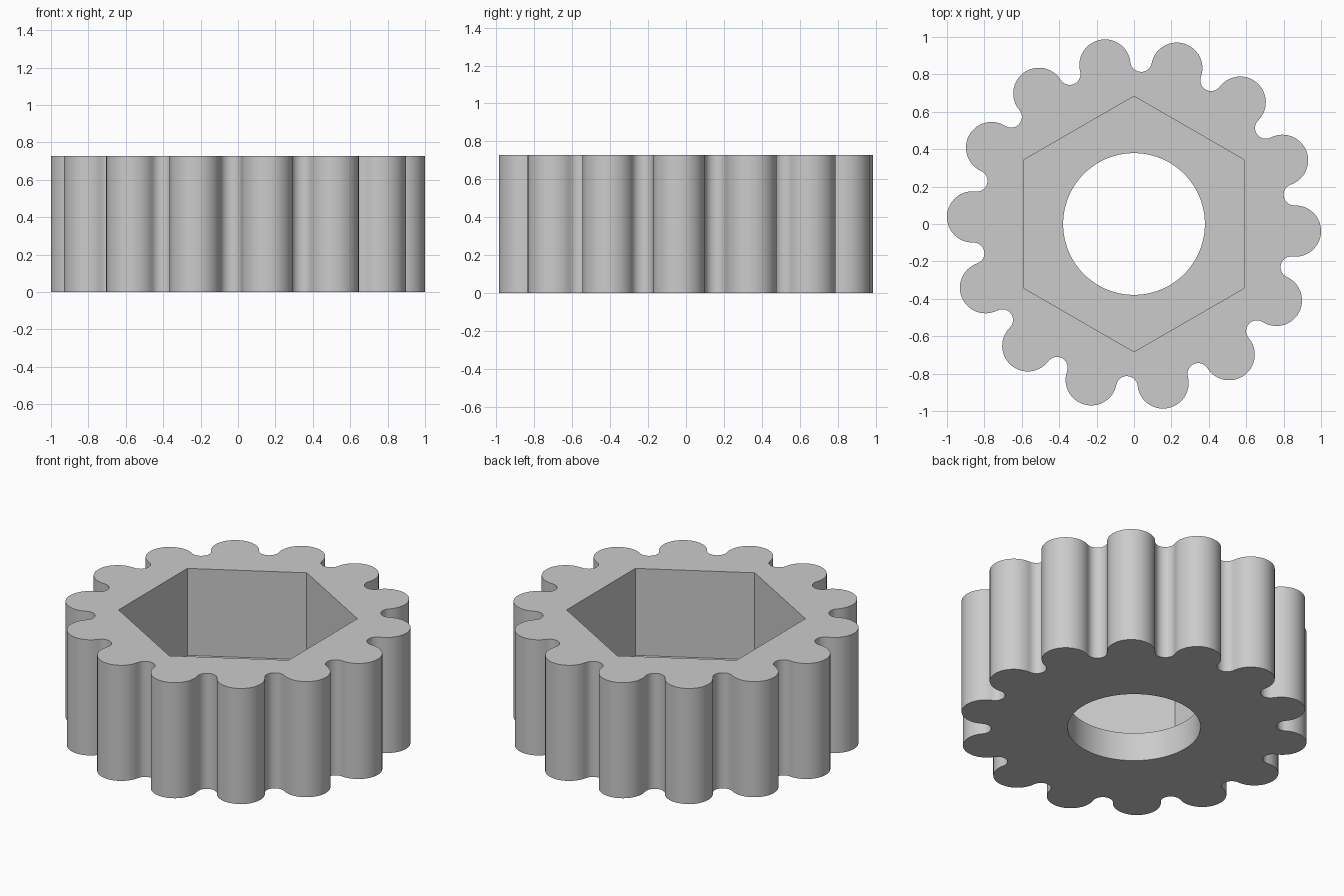
import bpy, bmesh
from math import cos, sin, pi, atan2, hypot, radians

if "Cube" in bpy.data.objects:
    bpy.data.objects.remove(bpy.data.objects["Cube"], do_unlink=True)

HEIGHT, FLOOR = 0.727, 0.18
LOBES, LOBE_DIST, LOBE_R = 14, 0.864, 0.137
VALLEY_DIST = 0.8716
HEX_R, BORE_R = 0.683, 0.379
TURN = radians(-2.5)


def arc(cx, cy, r, start, end, n):
    """Points along an arc, ends included."""
    return [(cx + r * cos(start + (end - start) * i / n),
             cy + r * sin(start + (end - start) * i / n)) for i in range(n + 1)]


def polygon(r, n, start=0.0):
    return arc(0, 0, r, start, start + 2 * pi, n)[:-1]


def lobed_outline():
    """Round lobes joined by tangent concave valleys."""
    half = pi / LOBES
    fx, fy = VALLEY_DIST * cos(half) - LOBE_DIST, VALLEY_DIST * sin(half)
    reach = atan2(fy, fx)
    valley_r = hypot(fx, fy) - LOBE_R
    sweep = reach - half
    pts = []
    for i in range(LOBES):
        a = TURN + i * 2 * half
        b = a + half
        pts += arc(LOBE_DIST * cos(a), LOBE_DIST * sin(a), LOBE_R,
                   a - reach, a + reach, 28)
        pts += arc(VALLEY_DIST * cos(b), VALLEY_DIST * sin(b), valley_r,
                   b + pi + sweep, b + pi - sweep, 14)[1:-1]
    return pts


bm = bmesh.new()


def wall(points, z0, z1):
    """Vertical wall around a closed outline; returns its lower and upper edges."""
    rings = [[bm.verts.new((x, y, z)) for x, y in points] for z in (z0, z1)]
    low, high = rings
    n = len(points)
    for i in range(n):
        j = (i + 1) % n
        bm.faces.new((low[i], low[j], high[j], high[i]))
    return [[bm.edges.get((r[i], r[(i + 1) % n])) for i in range(n)] for r in rings]


# Walls: lobed outside, hexagonal socket, round bore
outer_low, outer_high = wall(lobed_outline(), 0, HEIGHT)
hex_low, hex_high = wall(polygon(HEX_R, 6, pi / 2), FLOOR, HEIGHT)
bore_low, bore_high = wall(polygon(BORE_R, 96), 0, FLOOR)

# Flat faces: top rim, socket floor, underside
for outside, inside in ((outer_high, hex_high), (hex_low, bore_high), (outer_low, bore_low)):
    bmesh.ops.triangle_fill(bm, edges=outside + inside, use_beauty=True)
bmesh.ops.recalc_face_normals(bm, faces=bm.faces[:])

mesh = bpy.data.meshes.new("lobed_knob")
bm.to_mesh(mesh)
bm.free()
knob = bpy.data.objects.new("lobed_knob", mesh)
bpy.context.collection.objects.link(knob)

# Plain grey material
grey = bpy.data.materials.new("light_grey")
grey.use_nodes = True
colour = (0.6, 0.6, 0.6, 1)
grey.diffuse_color = colour
grey.node_tree.nodes["Principled BSDF"].inputs["Base Color"].default_value = colour
mesh.materials.append(grey)

for ob in bpy.context.selected_objects:
    ob.select_set(False)
knob.select_set(True)
bpy.context.view_layer.objects.active = knob
bpy.ops.object.shade_smooth_by_angle(angle=radians(30))
